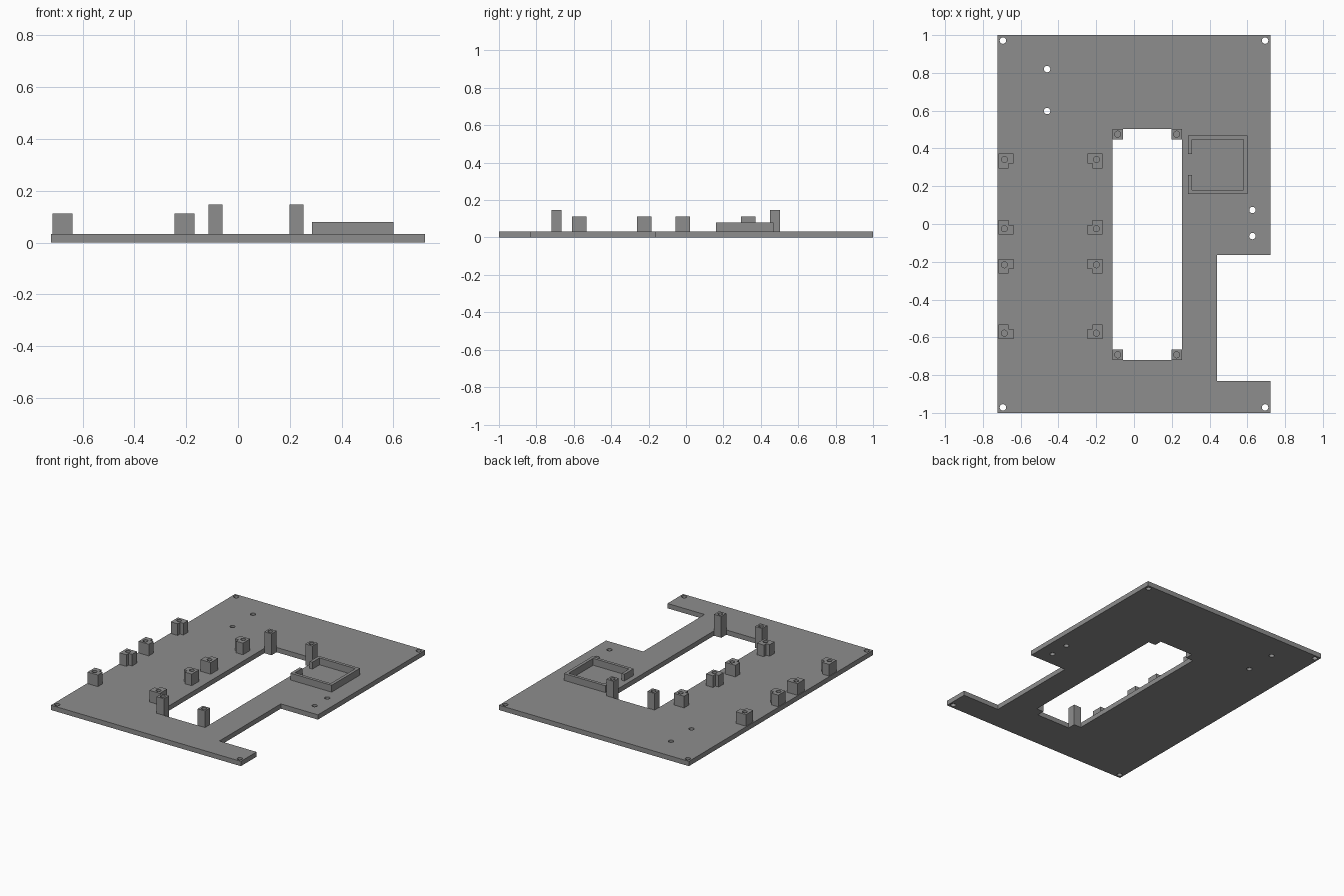
import bpy, math

if "Cube" in bpy.data.objects:
    bpy.data.objects.remove(bpy.data.objects["Cube"])

grey = bpy.data.materials.new("grey plastic")
grey.diffuse_color = (0.27, 0.27, 0.27, 1)
grey.use_nodes = True
grey.node_tree.nodes["Principled BSDF"].inputs["Base Color"].default_value = grey.diffuse_color

T = 0.033  # plate thickness


def circle(x, y, r, n=24):
    return [(x + r * math.cos(2 * math.pi * i / n),
             y + r * math.sin(2 * math.pi * i / n)) for i in range(n)]


def prism(name, loops, z0, z1):
    """Extrude a flat outline; every loop after the first is a hole."""
    cu = bpy.data.curves.new(name, 'CURVE')
    cu.dimensions = '2D'
    cu.fill_mode = 'BOTH'
    cu.extrude = (z1 - z0) / 2
    for loop in loops:
        sp = cu.splines.new('POLY')
        sp.points.add(len(loop) - 1)
        for p, (x, y) in zip(sp.points, loop):
            p.co = (x, y, 0, 1)
        sp.use_cyclic_u = True
    ob = bpy.data.objects.new(name, cu)
    ob.location.z = (z0 + z1) / 2
    bpy.context.collection.objects.link(ob)
    bpy.ops.object.select_all(action='DESELECT')
    ob.select_set(True)
    bpy.context.view_layer.objects.active = ob
    bpy.ops.object.convert(target='MESH')
    ob = bpy.context.object
    ob.data.materials.clear()
    ob.data.materials.append(grey)
    bpy.ops.object.shade_smooth_by_angle(angle=math.radians(30))
    return ob


# Base plate: side notch, long opening with corner pads, screw holes
outline = [(-0.722, -1), (0.722, -1), (0.722, -0.83), (0.44, -0.83),
           (0.44, -0.163), (0.722, -0.163), (0.722, 1), (-0.722, 1)]
X0, X1, Y0, Y1, P = -0.114, 0.253, -0.72, 0.503, 0.055
opening = [(X0 + P, Y0), (X1 - P, Y0), (X1 - P, Y0 + P), (X1, Y0 + P),
           (X1, Y1 - P), (X1 - P, Y1 - P), (X1 - P, Y1), (X0 + P, Y1),
           (X0 + P, Y1 - P), (X0, Y1 - P), (X0, Y0 + P), (X0 + P, Y0 + P)]
holes = [(sx * 0.694, sy * 0.971) for sx in (-1, 1) for sy in (-1, 1)]
holes += [(-0.46, 0.82), (-0.46, 0.598), (0.627, 0.074), (0.627, -0.064)]
prism("base_plate", [outline, opening] + [circle(x, y, 0.017) for x, y in holes], 0, T)

# Tall square posts with blind holes at the opening corners
for x in (X0, X1 - P):
    for y in (Y0, Y1 - P):
        sq = [(x, y), (x + P, y), (x + P, y + P), (x, y + P)]
        prism("corner_post", [sq, circle(x + P / 2, y + P / 2, 0.016)], T, 0.147)

# Short standoffs: square blocks with the inner corner cut away
H, C = 0.039, 0.026
for sx, cx in ((1, -0.678), (-1, -0.207)):
    for sy, cy in ((1, 0.333), (-1, -0.017), (1, -0.224), (-1, -0.57)):
        shape = [(-H, H), (H, H), (H, -H + C), (H - C, -H + C), (H - C, -H), (-H, -H)]
        block = [(cx + sx * x, cy + sy * y) for x, y in shape]
        hole = circle(cx - sx * 0.008, cy + sy * 0.008, 0.016)
        prism("standoff", [block, hole], T, 0.113)

# Low rectangular tray wall with a gap on its inner side
a, b, c, d, w = 0.286, 0.6, 0.16, 0.468, 0.021
prism("tray_wall", [[(a, 0.26), (a, c), (b, c), (b, d), (a, d), (a, 0.37),
                     (a + w, 0.37), (a + w, d - w), (b - w, d - w),
                     (b - w, c + w), (a + w, c + w), (a + w, 0.26)]], T, 0.08)
